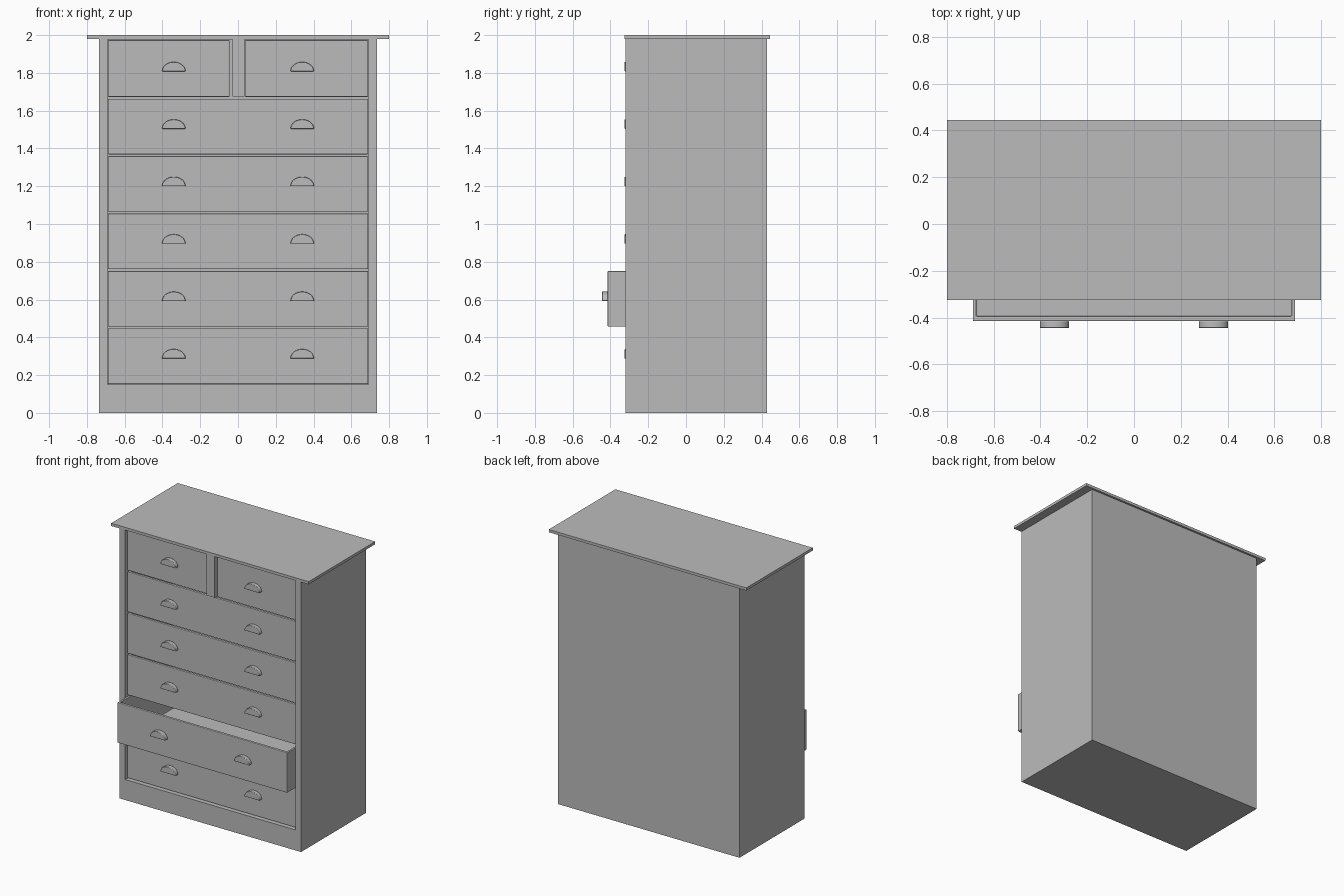
import bpy, bmesh, math
from mathutils import Vector

cube = bpy.data.objects.get("Cube")
if cube:
    bpy.data.objects.remove(cube, do_unlink=True)

grey = bpy.data.materials.new("plain grey")
grey.use_nodes = True
grey.diffuse_color = (0.5, 0.5, 0.5, 1)
grey.node_tree.nodes["Principled BSDF"].inputs["Base Color"].default_value = (0.5, 0.5, 0.5, 1)


def finish(name, bm, bevel=0):
    bmesh.ops.recalc_face_normals(bm, faces=bm.faces)
    mesh = bpy.data.meshes.new(name)
    bm.to_mesh(mesh)
    bm.free()
    mesh.materials.append(grey)
    ob = bpy.data.objects.new(name, mesh)
    bpy.context.collection.objects.link(ob)
    if bevel:
        mod = ob.modifiers.new("soft edges", "BEVEL")
        mod.width = bevel
        mod.segments = 2
        mod.limit_method = "ANGLE"
    return ob


def box_mesh(low, high):
    """Box between two opposite corners."""
    bm = bmesh.new()
    bmesh.ops.create_cube(bm, size=1)
    low, high = Vector(low), Vector(high)
    for v in bm.verts:
        v.co = (low + high) / 2 + v.co * (high - low)
    return bm


def recess(bm, direction, low, high, push):
    """Cut a pocket between low and high into the face that looks along direction."""
    direction = Vector(direction)
    bm.normal_update()
    face = max(bm.faces, key=lambda f: f.normal.dot(direction))
    middle = face.calc_center_median()
    rim = bmesh.ops.extrude_discrete_faces(bm, faces=[face])["faces"][0]
    for v in rim.verts:
        for i in range(3):
            if not direction[i]:
                v.co[i] = low[i] if v.co[i] < middle[i] else high[i]
    floor = bmesh.ops.extrude_discrete_faces(bm, faces=[rim])["faces"][0]
    bmesh.ops.translate(bm, verts=floor.verts, vec=-direction * push)


# Cabinet shell with an open front, and the overhanging top
shell = box_mesh((-0.735, -0.32, 0), (0.735, 0.43, 1.98))
recess(shell, (0, -1, 0), (-0.69, 0, 0.15), (0.69, 0, 1.977), 0.73)
finish("cabinet_shell", shell)
finish("top_board", box_mesh((-0.8, -0.325, 1.98), (0.8, 0.445, 2)))

# Post between the two small drawers
finish("centre_divider", box_mesh((-0.03, -0.32, 1.675), (0.035, 0.4, 1.977)))


def pull(name, x, y, z):
    """Half-oval cup pull standing on its flat side."""
    bm = bmesh.new()
    steps = 20
    arc = [math.pi * i / steps for i in range(steps + 1)]
    back = bm.faces.new([bm.verts.new((x + 0.062 * math.cos(a), y, z + 0.05 * math.sin(a)))
                         for a in arc])
    front = bmesh.ops.extrude_face_region(bm, geom=[back], use_keep_orig=True)["geom"]
    bmesh.ops.translate(bm, vec=(0, -0.03, 0),
                        verts=[g for g in front if isinstance(g, bmesh.types.BMVert)])
    ob = finish(name, bm, 0.003)
    bpy.context.view_layer.objects.active = ob
    ob.select_set(True)
    bpy.ops.object.shade_smooth_by_angle(angle=math.radians(40))
    ob.select_set(False)


def drawer(name, left, right, bottom, height, pulls, out=0):
    """Open tray with a thicker front and its pulls."""
    front, rear, top = -0.295 - out, 0.39 - out, bottom + height
    tray = box_mesh((left, front, bottom), (right, rear, top))
    recess(tray, (0, 0, 1), (left + 0.015, front + 0.02, 0),
           (right - 0.015, rear - 0.015, 0), height - 0.015)
    finish(name, tray, 0.004)
    for i, x in enumerate(pulls):
        pull(f"{name}_pull_{i + 1}", x, front, bottom + 0.135)


# Five wide drawers from the bottom up, the second one pulled out
PITCH, HEIGHT = 0.304, 0.294
for row in range(5):
    drawer(f"wide_drawer_{row + 1}", -0.689, 0.689, 0.153 + row * PITCH, HEIGHT,
           (-0.34, 0.34), 0.12 if row == 1 else 0)

# Two small drawers at the top
small_z = 0.153 + 5 * PITCH
drawer("small_drawer_right", -0.689, -0.045, small_z, 0.3, [-0.34])
drawer("small_drawer_left", 0.037, 0.689, small_z, 0.3, [0.34])
